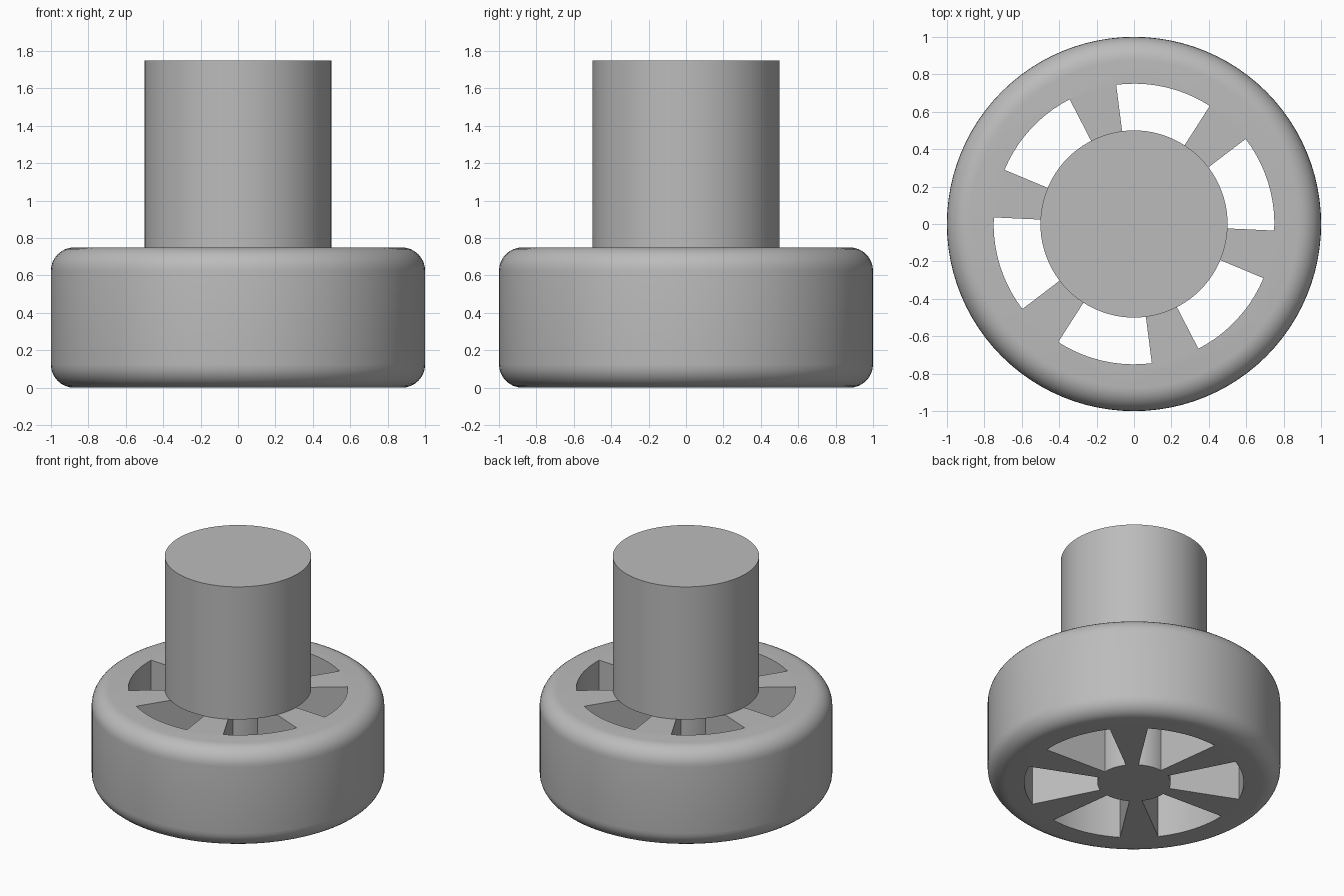
import bpy, bmesh
from math import radians, cos, sin

if "Cube" in bpy.data.objects:
    bpy.data.objects.remove(bpy.data.objects["Cube"], do_unlink=True)

SIDES = 96
BASE_HEIGHT = 0.75
SLOTS = 6

# Plain grey finish
grey = bpy.data.materials.new("plain_grey")
grey.use_nodes = True
colour = (0.5, 0.5, 0.5, 1)
grey.diffuse_color = colour
grey.node_tree.nodes["Principled BSDF"].inputs["Base Color"].default_value = colour


def cylinder(name, radius, bottom, height):
    bpy.ops.mesh.primitive_cylinder_add(vertices=SIDES, radius=radius, depth=height,
                                        location=(0, 0, bottom + height / 2))
    obj = bpy.context.object
    obj.name = name
    obj.data.materials.append(grey)
    return obj


def apply_modifier(obj, mod):
    bpy.ops.object.select_all(action='DESELECT')
    obj.select_set(True)
    bpy.context.view_layer.objects.active = obj
    bpy.ops.object.modifier_apply(modifier=mod.name)


def smooth(obj):
    bpy.ops.object.select_all(action='DESELECT')
    obj.select_set(True)
    bpy.context.view_layer.objects.active = obj
    bpy.ops.object.shade_smooth_by_angle(angle=radians(30))


def slot_cutter(inner, outer, centre, half, steps=10):
    """Ring-sector prisms, repeated around the axis."""
    bm = bmesh.new()
    for k in range(SLOTS):
        mid = centre + k * 360 / SLOTS
        angles = [radians(mid - half + 2 * half * i / steps) for i in range(steps + 1)]
        ring = [(outer, a) for a in angles] + [(inner, a) for a in reversed(angles)]
        verts = [bm.verts.new((r * cos(a), r * sin(a), -0.2)) for r, a in ring]
        face = bm.faces.new(verts)
        out = bmesh.ops.extrude_face_region(bm, geom=[face])
        top = [v for v in out["geom"] if isinstance(v, bmesh.types.BMVert)]
        bmesh.ops.translate(bm, verts=top, vec=(0, 0, BASE_HEIGHT + 0.4))
    bmesh.ops.recalc_face_normals(bm, faces=bm.faces)
    mesh = bpy.data.meshes.new("slot_cutter")
    bm.to_mesh(mesh)
    bm.free()
    mesh.materials.append(grey)
    obj = bpy.data.objects.new("slot_cutter", mesh)
    bpy.context.collection.objects.link(obj)
    obj.hide_render = True
    return obj


# Rounded wheel base
base = cylinder("wheel_base", 1, 0, BASE_HEIGHT)
bevel = base.modifiers.new("rounded_rims", 'BEVEL')
bevel.width = 0.125
bevel.segments = 8
bevel.limit_method = 'ANGLE'
bevel.angle_limit = radians(60)
apply_modifier(base, bevel)

# Slots between the spokes, running under the post to a narrow hub
cutter = slot_cutter(0.25, 0.75, 17.3, 20)
cut = base.modifiers.new("slots", 'BOOLEAN')
cut.operation = 'DIFFERENCE'
cut.solver = 'EXACT'
cut.object = cutter
apply_modifier(base, cut)
bpy.data.objects.remove(cutter, do_unlink=True)
smooth(base)

# Post standing on the base
post = cylinder("post", 0.5, BASE_HEIGHT, 1)
smooth(post)
